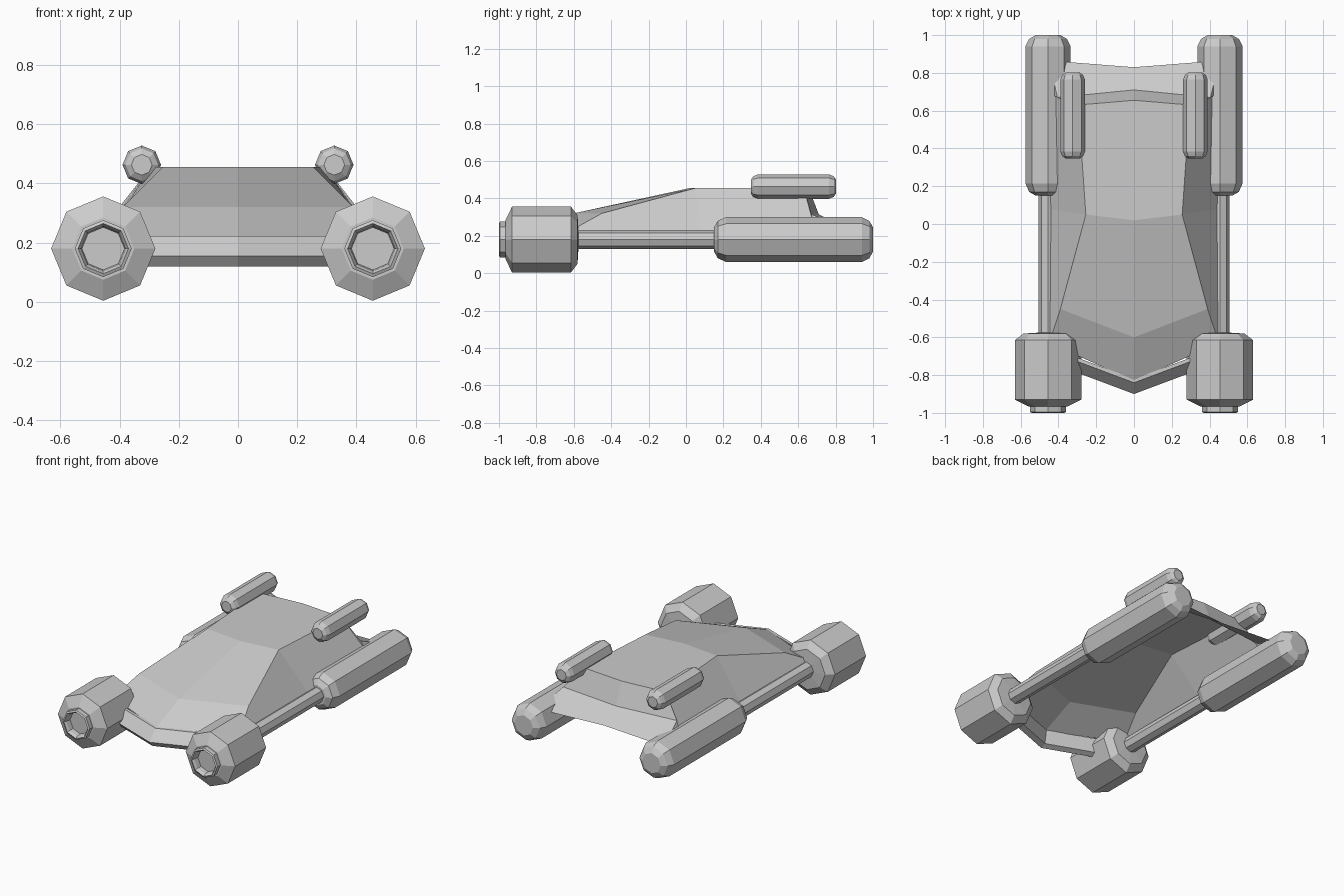
import bpy
import bmesh
from math import sin, cos, pi

if "Cube" in bpy.data.objects:
    bpy.data.objects.remove(bpy.data.objects["Cube"])


def finish(bm, name, mirror=False, recalc=True):
    if recalc:
        bmesh.ops.recalc_face_normals(bm, faces=bm.faces)
    me = bpy.data.meshes.new(name)
    bm.to_mesh(me)
    bm.free()
    ob = bpy.data.objects.new(name, me)
    bpy.context.collection.objects.link(ob)
    if mirror:
        m = ob.modifiers.new("Mirror", 'MIRROR')
        m.use_axis = (True, False, False)
        m.merge_threshold = 0.001
    return ob


def turned_pair(name, x, z, profile, sides=8):
    """Eight-sided body turned about y from (y, radius) pairs, mirrored in x."""
    bm = bmesh.new()
    rings = [[bm.verts.new((x + r * cos(2 * pi * k / sides), y,
                            z + r * sin(2 * pi * k / sides)))
              for k in range(sides)] for y, r in profile]
    for a, b in zip(rings, rings[1:]):
        for k in range(sides):
            j = (k + 1) % sides
            bm.faces.new((a[k], a[j], b[j], b[k]))
    bm.faces.new(rings[0])
    bm.faces.new(rings[-1])
    return finish(bm, name, mirror=True)


# front engines with recessed nozzles
turned_pair("front_engine", 0.455, 0.18,
            [(-0.955, 0.072), (-0.985, 0.076), (-1.0, 0.085), (-0.995, 0.096),
             (-0.965, 0.096), (-0.965, 0.105), (-0.93, 0.176), (-0.615, 0.176),
             (-0.58, 0.13), (-0.575, 0.05)])

# side rods linking engines to rear pods
turned_pair("side_rod", 0.455, 0.18, [(-0.59, 0.05), (0.17, 0.05)])

# rear pods
turned_pair("rear_pod", 0.455, 0.18,
            [(0.15, 0.065), (0.17, 0.1), (0.215, 0.12),
             (0.94, 0.12), (0.98, 0.1), (1.0, 0.065)])

# small upper pods
turned_pair("upper_pod", 0.325, 0.463,
            [(0.347, 0.035), (0.36, 0.055), (0.385, 0.065),
             (0.765, 0.065), (0.79, 0.055), (0.803, 0.035)])

# open-bottomed hull shell (right half, mirrored)
points = {
    "nose": (0, -0.83, 0.22), "nose_side": (0.45, -0.63, 0.22),
    "brow": (0, -0.6, 0.32), "brow_side": (0.39, -0.45, 0.32),
    "roof_front": (0, 0.02, 0.455), "roof_front_side": (0.255, 0.05, 0.455),
    "roof_back": (0, 0.655, 0.455), "roof_back_side": (0.295, 0.63, 0.455),
    "tail": (0, 0.71, 0.315), "tail_side": (0.405, 0.67, 0.315),
    "flap": (0, 0.83, 0.235), "flap_side": (0.45, 0.865, 0.235),
    "sill_mid": (0.45, 0.08, 0.21), "sill_back": (0.45, 0.69, 0.23),
}
faces = [
    "nose nose_side brow_side brow",
    "brow brow_side roof_front_side roof_front",
    "roof_front roof_front_side roof_back_side roof_back",
    "roof_back roof_back_side tail_side tail",
    "tail tail_side flap_side flap",
    "nose_side sill_mid roof_front_side brow_side",
    "sill_mid sill_back roof_back_side roof_front_side",
    "sill_back tail_side roof_back_side",
    "sill_back flap_side tail_side",
]
bm = bmesh.new()
v = {n: bm.verts.new(p) for n, p in points.items()}
for f in faces:
    bm.faces.new([v[n] for n in f.split()])
finish(bm, "hull_shell", mirror=True, recalc=False)

# front bumper lip swept along the nose chevron
bm = bmesh.new()
lip = [(-0.82, 0.222), (-0.84, 0.222), (-0.9, 0.155), (-0.87, 0.12), (-0.835, 0.135)]
mid = [bm.verts.new((0, y, z)) for y, z in lip]
end = [bm.verts.new((0.44, y + 0.165, z)) for y, z in lip]
for k in range(len(lip)):
    j = (k + 1) % len(lip)
    bm.faces.new((mid[k], mid[j], end[j], end[k]))
finish(bm, "front_lip", mirror=True)
